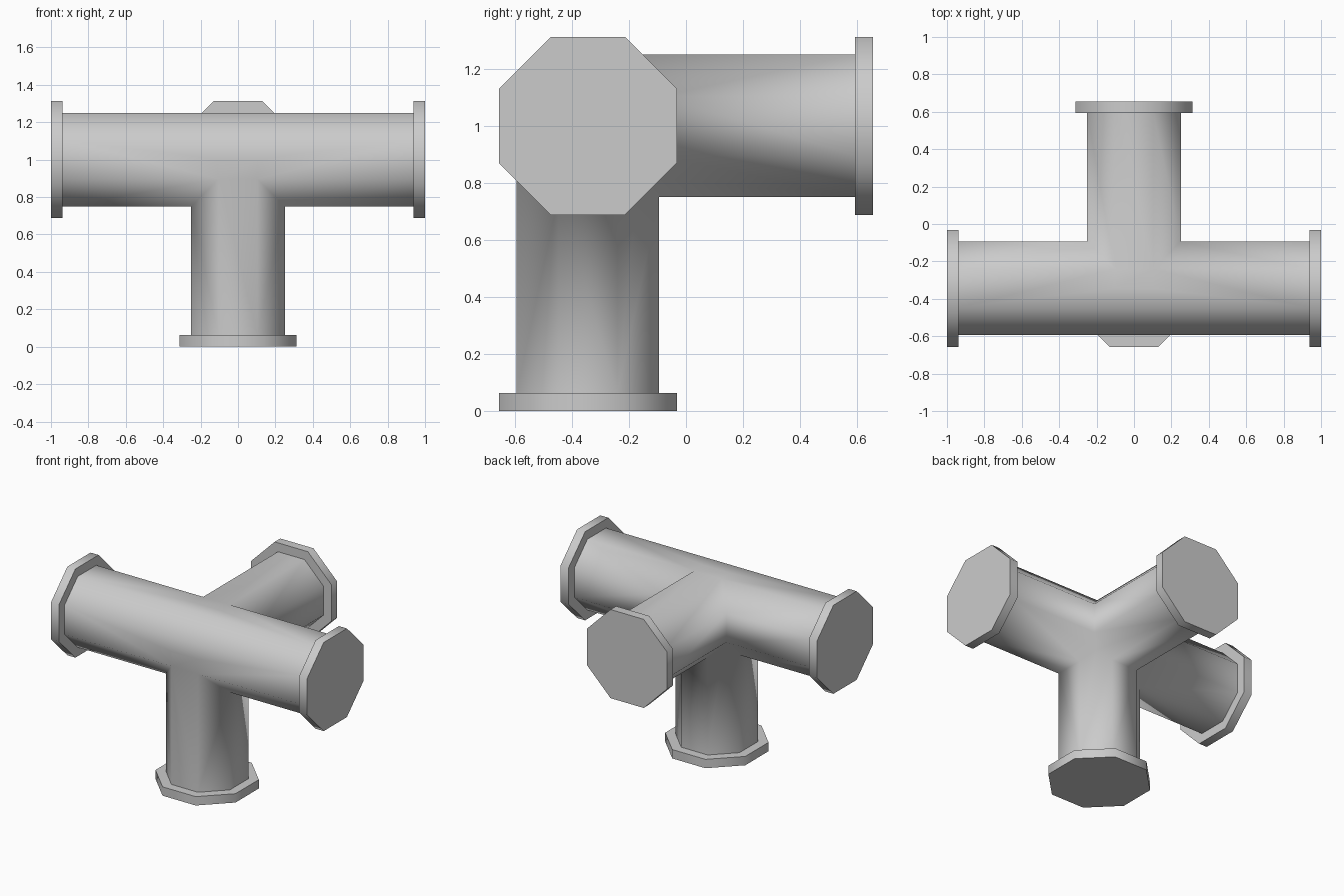
import bpy, bmesh, math
from mathutils import Matrix, Vector

if "Cube" in bpy.data.objects:
    bpy.data.objects.remove(bpy.data.objects["Cube"], do_unlink=True)

CENTRE = Vector((0, -0.344, 1))
PIPE, FLANGE, THICK = 0.25, 0.3125, 0.0625   # apothems and flange thickness

grey = bpy.data.materials.new("pipe grey")
grey.use_nodes = True
grey.diffuse_color = (0.6, 0.6, 0.6, 1)
grey.node_tree.nodes["Principled BSDF"].inputs["Base Color"].default_value = (0.6, 0.6, 0.6, 1)


def octagon_prism(name, direction, start, end, apothem):
    """Eight-sided prism along a direction from the junction, flats facing the axes."""
    d = Vector(direction)
    radius = apothem / math.cos(math.pi / 8)
    bm = bmesh.new()
    bmesh.ops.create_cone(bm, cap_ends=True, segments=8, radius1=radius,
                          radius2=radius, depth=end - start)
    # Put the flats, not the corners, on the axes
    corner = max(bm.verts, key=lambda v: v.co.x).co
    if abs(corner.y) < 0.01:
        bm.transform(Matrix.Rotation(math.pi / 8, 4, "Z"))
    turn = Vector((0, 0, 1)).rotation_difference(d).to_matrix().to_4x4()
    bm.transform(Matrix.Translation(CENTRE + d * (start + end) / 2) @ turn)
    mesh = bpy.data.meshes.new(name)
    bm.to_mesh(mesh)
    bm.free()
    mesh.materials.append(grey)
    obj = bpy.data.objects.new(name, mesh)
    bpy.context.collection.objects.link(obj)
    return obj


# Pipe body: a cross pipe joined with a lower and a rear branch
inner = 1 - THICK
body = octagon_prism("pipe_body", (1, 0, 0), -inner, inner, PIPE)
bpy.context.view_layer.objects.active = body
for direction in ((0, 0, -1), (0, 1, 0)):
    branch = octagon_prism("branch", direction, 0, inner, PIPE)
    join = body.modifiers.new("join", "BOOLEAN")
    join.operation, join.solver, join.object = "UNION", "EXACT", branch
    bpy.ops.object.modifier_apply(modifier=join.name)
    bpy.data.objects.remove(branch, do_unlink=True)

# Open the pipe ends hidden behind the flanges, and smooth the whole body
bm = bmesh.new()
bm.from_mesh(body.data)
bmesh.ops.remove_doubles(bm, verts=bm.verts, dist=0.0005)
ends = [f for f in bm.faces
        if max(abs(c) for c in f.calc_center_median() - CENTRE) > inner - 0.001]
bmesh.ops.delete(bm, geom=ends, context="FACES")
for f in bm.faces:
    f.smooth = True
bm.to_mesh(body.data)
bm.free()

# Flanges: smooth rims with crisp flat ends
flanges = {"left_flange": (1, 0, 0), "right_flange": (-1, 0, 0),
           "bottom_flange": (0, 0, -1), "back_flange": (0, 1, 0)}
for name, direction in flanges.items():
    flange = octagon_prism(name, direction, inner, 1, FLANGE)
    bpy.ops.object.select_all(action="DESELECT")
    flange.select_set(True)
    bpy.context.view_layer.objects.active = flange
    bpy.ops.object.shade_smooth_by_angle(angle=math.radians(60))
